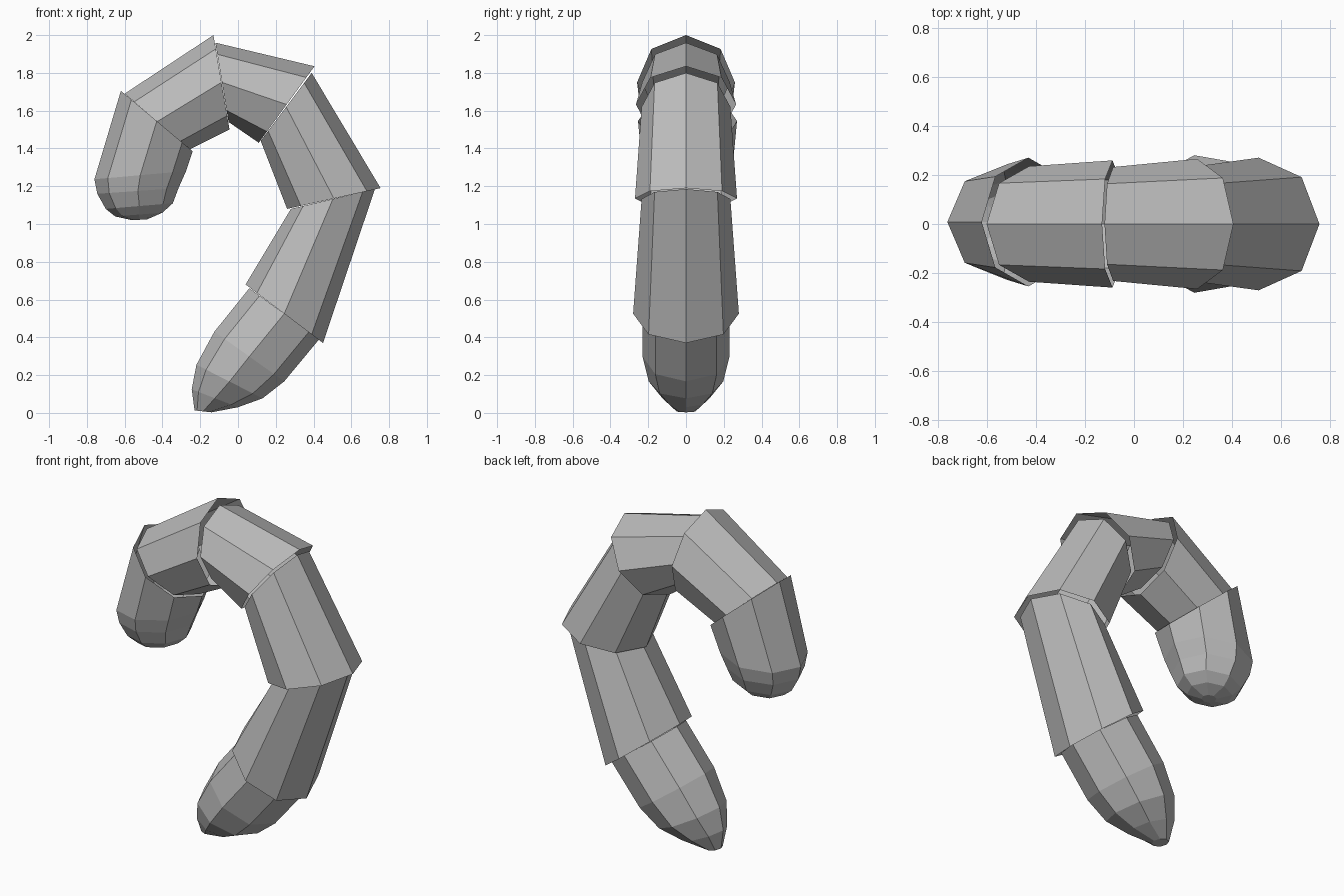
import bpy, bmesh, math
from mathutils import Vector

cube = bpy.data.objects.get("Cube")
if cube:
    bpy.data.objects.remove(cube)

grey = bpy.data.materials.new("plain grey")
grey.use_nodes = True
tone = (0.5, 0.5, 0.5, 1)
grey.diffuse_color = tone
grey.node_tree.nodes["Principled BSDF"].inputs["Base Color"].default_value = tone
SIDES = 8


def segment(name, rings, shift=0, tip=False):
    """Loft an open eight-sided shell; ring = outer x, z, inner x, z, half width."""
    bm = bmesh.new()
    loops = []
    for ox, oz, ix, iz, half in rings:
        outer, inner = Vector((ox, shift, oz)), Vector((ix, shift, iz))
        mid, arm = (outer + inner) / 2, (outer - inner) / 2
        side = Vector((0, half, 0))
        loops.append([bm.verts.new(mid + arm * math.cos(a) + side * math.sin(a))
                      for a in (math.tau * k / SIDES for k in range(SIDES))])
    for a, b in zip(loops, loops[1:]):
        for k in range(SIDES):
            n = (k + 1) % SIDES
            bm.faces.new((a[k], a[n], b[n], b[k]))
    if tip:
        bm.faces.new(loops[-1])
    bmesh.ops.recalc_face_normals(bm, faces=bm.faces)
    # Keep the shell facing outwards from its own middle
    centre = sum((v.co for v in bm.verts), Vector()) / len(bm.verts)
    if sum((f.calc_center_median() - centre).dot(f.normal) for f in bm.faces) < 0:
        bmesh.ops.reverse_faces(bm, faces=bm.faces)
    mesh = bpy.data.meshes.new(name)
    bm.to_mesh(mesh)
    bm.free()
    mesh.materials.append(grey)
    bpy.context.collection.objects.link(bpy.data.objects.new(name, mesh))


# Pointed lower end
segment("lower_tip", [
    (0.43, 0.39, 0.06, 0.66, 0.23), (0.245, 0.167, -0.125, 0.43, 0.23),
    (0.13, 0.077, -0.22, 0.255, 0.197), (0, 0.03, -0.245, 0.125, 0.125),
    (-0.14, 0.003, -0.23, 0.013, 0.05)], tip=True)

# Flared shells, each overlapping the next one
segment("lower_shell", [(0.725, 1.185, 0.28, 1.08, 0.235), (0.45, 0.37, 0.04, 0.68, 0.28)])
segment("rear_shell", [(0.39, 1.80, 0.12, 1.44, 0.235), (0.755, 1.19, 0.26, 1.08, 0.27)])
segment("crown_shell", [(-0.12, 1.96, -0.05, 1.54, 0.232), (0.405, 1.835, 0.11, 1.43, 0.265)])
segment("front_shell", [(-0.60, 1.69, -0.255, 1.395, 0.235), (-0.13, 2.0, -0.045, 1.50, 0.259)])

# Rounded upper end
segment("rounded_end", [
    (-0.62, 1.705, -0.24, 1.385, 0.262), (-0.76, 1.237, -0.275, 1.28, 0.235),
    (-0.745, 1.16, -0.315, 1.19, 0.21), (-0.70, 1.08, -0.345, 1.11, 0.17),
    (-0.65, 1.04, -0.40, 1.06, 0.12), (-0.56, 1.02, -0.48, 1.025, 0.04)],
    shift=0.008, tip=True)
